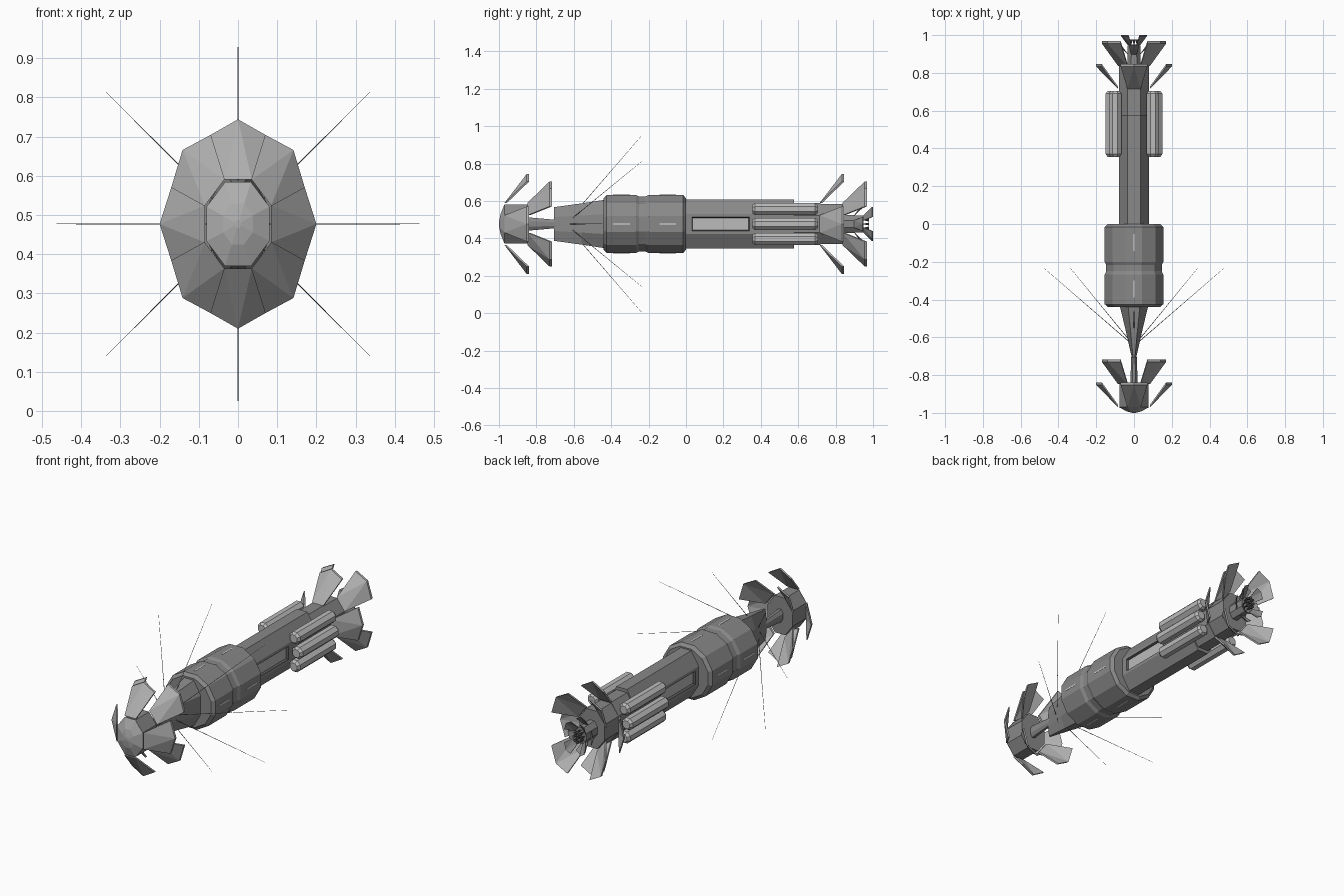
import bpy, bmesh, math
from mathutils import Vector, Matrix

if "Cube" in bpy.data.objects:
    bpy.data.objects.remove(bpy.data.objects["Cube"])

CZ = 0.477                      # height of the long axis
STEP = math.pi / 4


def material(name, v):
    m = bpy.data.materials.new(name)
    m.diffuse_color = (v, v, v, 1)
    m.use_nodes = True
    m.node_tree.nodes["Principled BSDF"].inputs["Base Color"].default_value = m.diffuse_color
    return m


HULL = material("hull grey", 0.25)
PETAL = material("petal grey", 0.43)
TANK = material("tank light grey", 0.5)
DARK = material("dark grey", 0.1)
LIGHT = material("window pale grey", 0.8)


def finish(name, bm, *mats):
    bmesh.ops.recalc_face_normals(bm, faces=bm.faces)
    me = bpy.data.meshes.new(name)
    bm.to_mesh(me)
    bm.free()
    for m in mats:
        me.materials.append(m)
    ob = bpy.data.objects.new(name, me)
    bpy.context.collection.objects.link(ob)
    return ob


def polygon(w, h, n):
    """Polygon with flat sides, half width w and half height h."""
    k, st = 1 / math.cos(math.pi / n), 2 * math.pi / n
    return [(w * k * math.cos((i + .5) * st), h * k * math.sin((i + .5) * st)) for i in range(n)]


def add_loft(bm, sections, cx=0, cz=CZ, n=8):
    """Skin polygon sections given as (y, half width, half height)."""
    rings = [[bm.verts.new((cx + x, y, cz + z)) for x, z in polygon(w, h, n)] for y, w, h in sections]
    for a, b in zip(rings, rings[1:]):
        for i in range(n):
            j = (i + 1) % n
            bm.faces.new((a[i], a[j], b[j], b[i]))
    bm.faces.new(rings[0])
    bm.faces.new(rings[-1])


def loft(name, sections, mat, n=8):
    bm = bmesh.new()
    add_loft(bm, sections, n=n)
    return finish(name, bm, mat)


def petals(name, y, shift, s=1.0, mat=PETAL):
    """Eight flared plates; the diagonal ones sit further back by shift."""
    bm = bmesh.new()
    for i in range(8):
        a = i * STEP
        y0 = y + (shift if i % 2 else 0)
        y1 = y0 + 0.118 * s

        def pt(r, ang, yy):
            return Vector((0.2 * s * r * math.cos(ang), yy, CZ + 0.267 * s * r * math.sin(ang)))
        h = STEP / 2
        outer = [pt(.458, a - h, y0), pt(.92, a - h, y1), pt(1, a, y1), pt(.92, a + h, y1), pt(.458, a + h, y0)]
        back = Vector((0, 0.013 * s, 0))
        vo = [bm.verts.new(p) for p in outer]
        vi = [bm.verts.new(p + back) for p in outer]
        # slightly folded plate: centre triangle and two wings
        for v in (vo, vi):
            for tri in ((0, 2, 4), (0, 1, 2), (2, 3, 4)):
                bm.faces.new([v[t] for t in tri])
        for k in range(5):
            n = (k + 1) % 5
            bm.faces.new((vo[k], vi[k], vi[n], vo[n]))
    return finish(name, bm, mat)


# Front shield: domed hub with eight petals
loft("shield_dome", [(-1.0, .008, .01), (-.992, .038, .052), (-.97, .08, .107)], PETAL)
loft("shield_hub", [(-.971, .078, .105), (-.845, .078, .105)], HULL)
petals("shield_petals", -.97, .122)

# Stem and tapering neck
loft("shield_stem", [(-.85, .02, .036), (-.69, .014, .022)], HULL)
loft("neck", [(-.706, .012, .09), (-.56, .045, .11), (-.43, .076, .13)], HULL)

# Twelve-sided drum with chamfered ends and a waist groove
loft("drum", [(-.44, .138, .138), (-.425, .155, .155), (-.268, .155, .155), (-.25, .147, .147),
              (-.218, .147, .147), (-.2, .155, .155), (-.015, .155, .155), (0, .138, .138)], HULL, n=12)

# Narrow lit windows on four sides of the drum
bm = bmesh.new()
for i in range(4):
    for yc, length in ((-.098, .09), (-.345, .09)):
        m = (Matrix.Translation((0, 0, CZ)) @ Matrix.Rotation(i * math.pi / 2, 4, 'Y')
             @ Matrix.Translation((0, yc, .155)) @ Matrix.Diagonal((.007, length, .003, 1)))
        bmesh.ops.create_cube(bm, size=1, matrix=m)
finish("drum_windows", bm, LIGHT)

# Long spine with a recessed slot in each side
bm = bmesh.new()
add_loft(bm, [(-.01, .08, .13), (.014, .08, .13), (.356, .08, .13), (.578, .08, .13)])
bm.normal_update()
bmesh.ops.recalc_face_normals(bm, faces=bm.faces)
slots = [f for f in bm.faces if abs(f.normal.x) > .99 and .1 < f.calc_center_median().y < .3]
bmesh.ops.inset_individual(bm, faces=slots, thickness=.024)
walls = bmesh.ops.inset_individual(bm, faces=slots, thickness=.007, depth=-.012)["faces"]
for f in walls:
    f.material_index = 1
for f in slots:
    f.material_index = 2
finish("spine", bm, HULL, DARK, TANK)
loft("spine_rear", [(.57, .08, .112), (.72, .08, .112)], HULL)

# Three long tanks on each side
bm = bmesh.new()
for side in (-1, 1):
    for dz, x in ((-.08, .1), (0, .117), (.08, .1)):
        add_loft(bm, [(.355, .022, .022), (.37, .033, .033), (.69, .033, .033), (.705, .022, .022)],
                 side * x, CZ + dz)
finish("side_tanks", bm, TANK)

# Tail: hub with large petals, engine core and a small petal ring
loft("tail_hub", [(.715, .08, .107), (.845, .08, .107)], HULL)
petals("tail_petals", .715, .122)
loft("engine_core", [(.84, .036, .048), (.945, .034, .046)], HULL)
petals("engine_petals", .897, .05, .4, HULL)

# Cluster of nozzles
bm = bmesh.new()
for i in range(9):
    r = 0 if i == 8 else 1
    cx, cz = .022 * r * math.cos(i * STEP), CZ + .03 * r * math.sin(i * STEP)
    add_loft(bm, [(.94, .003, .003), (.957, .003, .003), (.962, .006, .006), (.978, .007, .007)], cx, cz)
finish("engine_nozzles", bm, DARK)

# Eight swept antennas
bm = bmesh.new()
for i in range(8):
    d = Vector((math.cos(i * STEP), 0, math.sin(i * STEP)))
    root = Vector((0, -.637, CZ)) + d * .01
    tip = Vector((0, -.235, CZ)) + d * .475
    v = tip - root
    m = Matrix.Translation((root + tip) / 2) @ v.to_track_quat('Z', 'Y').to_matrix().to_4x4()
    bmesh.ops.create_cone(bm, cap_ends=True, segments=5, radius1=.002, radius2=.0006,
                          depth=v.length, matrix=m)
finish("antennas", bm, HULL)
